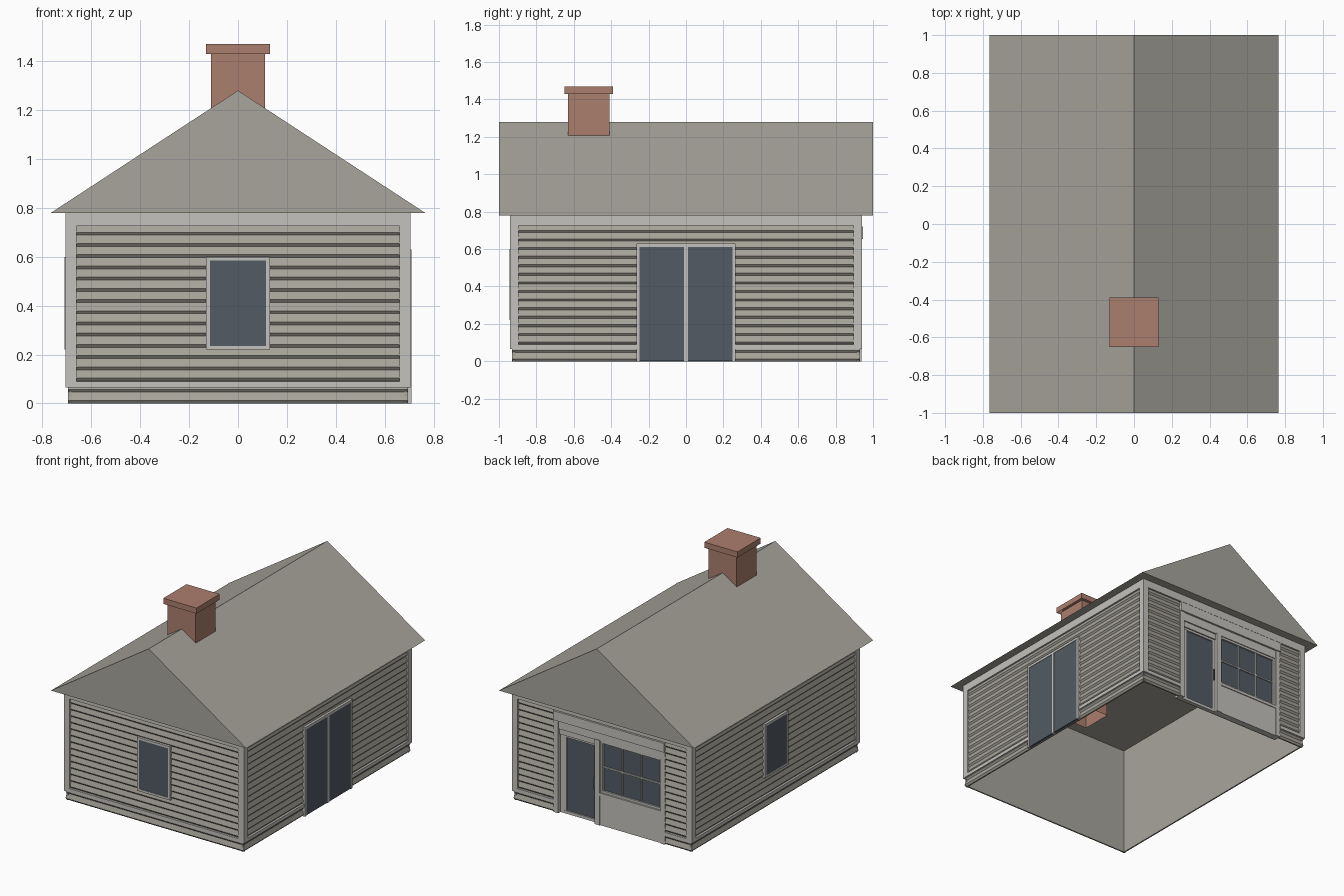
import bpy, bmesh
from math import radians
from mathutils import Matrix

cube = bpy.data.objects.get("Cube")
if cube:
    bpy.data.objects.remove(cube, do_unlink=True)


def material(name, rgb):
    m = bpy.data.materials.new(name)
    m.use_nodes = True
    m.diffuse_color = (*rgb, 1)
    m.node_tree.nodes["Principled BSDF"].inputs["Base Color"].default_value = (*rgb, 1)
    return m


SIDING = material("warm_grey", (0.39, 0.375, 0.33))
TRIM = material("light_grey", (0.55, 0.54, 0.51))
GLASS = material("slate_glass", (0.085, 0.105, 0.125))
BRICK = material("brick_red", (0.41, 0.21, 0.155))


def finish(name, bm, mat, angle=0):
    bmesh.ops.recalc_face_normals(bm, faces=bm.faces)
    bm.transform(Matrix.Rotation(radians(angle), 4, "Z"))
    mesh = bpy.data.meshes.new(name)
    bm.to_mesh(mesh)
    bm.free()
    mesh.materials.append(mat)
    obj = bpy.data.objects.new(name, mesh)
    bpy.context.collection.objects.link(obj)
    return obj


# Boxes on a wall: u runs along the wall, d is the distance outward, z is up
def boxes(name, parts, mat, angle=0):
    bm = bmesh.new()
    for u0, u1, d0, d1, z0, z1 in parts:
        scale = Matrix.Diagonal((u1 - u0, d1 - d0, z1 - z0, 1))
        place = Matrix.Translation(((u0 + u1) / 2, -(d0 + d1) / 2, (z0 + z1) / 2))
        bmesh.ops.create_cube(bm, size=1, matrix=place @ scale)
    return finish(name, bm, mat, angle)


# A profile of (a, z) points swept along u
def sweep(name, profile, spans, mat, angle=0):
    bm = bmesh.new()
    for u0, u1 in spans:
        rows = [[bm.verts.new((u, -d, z)) for u in (u0, u1)] for d, z in profile]
        for a, b in zip(rows, rows[1:]):
            bm.faces.new((a[0], a[1], b[1], b[0]))
    return finish(name, bm, mat, angle)


EAVE, BOARDS = 0.78, 17
END, SIDE = 0.925, 0.69          # wall distances from the centre
SHOP_L, SHOP_R = -0.38, 0.49     # shop front limits on the back wall


def wall(name, angle, dist, half, spans):
    pitch = EAVE / BOARDS
    profile = []
    for i in range(BOARDS):
        z = i * pitch
        profile += [(dist, z), (dist + 0.01, z + 0.012)]
    profile.append((dist, EAVE))
    sweep(name + "_clapboards", profile, spans, SIDING, angle)
    boxes(name + "_inner_wall",
          [(a, b, dist - 0.01, dist - 0.001, 0, EAVE) for a, b in spans], SIDING, angle)
    out, edge = dist + 0.015, half + 0.01
    trim = [(-edge, edge, dist, out, 0.725, EAVE)]
    for s in (-1, 1):
        a, b = sorted((s * edge, s * (half - 0.035)))
        trim.append((a, b, dist, out, 0.065, 0.73))
    trim += [(a, b, dist, out, 0.065, 0.09) for a, b in spans]
    boxes(name + "_trim", trim, TRIM, angle)


wall("front", 0, END, SIDE + 0.005, [(-0.695, 0.695)])
wall("left", 90, SIDE, END + 0.005, [(-0.93, 0.93)])
wall("back", 180, END, SIDE + 0.005, [(-0.695, SHOP_L), (SHOP_R, 0.695)])
wall("right", 270, SIDE, END + 0.005, [(-0.93, 0.93)])


# Border of a rectangular opening
def border(u0, u1, z0, z1, w, d0, d1):
    return [(u0, u0 + w, d0, d1, z0, z1), (u1 - w, u1, d0, d1, z0, z1),
            (u0 + w, u1 - w, d0, d1, z1 - w, z1), (u0 + w, u1 - w, d0, d1, z0, z0 + w)]


# Plain windows
for name, angle, d in (("front", 0, END), ("right", 270, SIDE)):
    boxes(name + "_window_frame",
          border(-0.13, 0.13, 0.22, 0.6, 0.016, d, d + 0.02), TRIM, angle)
    boxes(name + "_window_glass", [(-0.115, 0.115, d, d + 0.017, 0.235, 0.585)], GLASS, angle)

# Sliding glass doors on the left wall
d = SIDE
boxes("sliding_door_frame",
      [(-0.265, -0.248, d, d + 0.02, 0, 0.63), (0.248, 0.265, d, d + 0.02, 0, 0.63),
       (-0.01, 0.01, d, d + 0.02, 0, 0.63), (-0.25, 0.25, d, d + 0.02, 0.612, 0.63)], TRIM, 90)
boxes("sliding_door_glass", [(-0.248, -0.01, d, d + 0.017, 0.002, 0.612),
                             (0.01, 0.248, d, d + 0.017, 0.002, 0.612)], GLASS, 90)

# Recessed shop front on the back wall
d = END + 0.012
boxes("shop_backing", [(SHOP_L, SHOP_R, d - 0.055, d - 0.045, 0, EAVE)], SIDING, 180)
boxes("shop_posts", [(SHOP_L, -0.345, d - 0.05, d, 0, 0.66), (0.455, SHOP_R, d - 0.05, d, 0, 0.66),
                     (-0.06, -0.02, d - 0.05, d, 0, 0.6)], TRIM, 180)
boxes("shop_header", [(-0.345, 0.455, d - 0.05, d - 0.006, 0.595, 0.73),
                      (-0.345, -0.06, d - 0.05, d - 0.015, 0.555, 0.595)], TRIM, 180)
boxes("shop_lintel", [(SHOP_L, SHOP_R, d - 0.02, d + 0.008, 0.655, 0.72)], TRIM, 180)
boxes("shop_bulkhead", [(-0.02, 0.455, d - 0.05, d - 0.006, 0, 0.21),
                        (-0.02, 0.455, d - 0.05, d, 0.21, 0.23)], TRIM, 180)
boxes("shop_glass", [(-0.02, 0.455, d - 0.05, d - 0.024, 0.23, 0.595)], GLASS, 180)
bars = border(-0.02, 0.455, 0.23, 0.595, 0.015, d - 0.03, d - 0.012)
for i in (1, 2):
    u = -0.005 + i * 0.445 / 3
    bars.append((u - 0.005, u + 0.005, d - 0.03, d - 0.016, 0.23, 0.595))
bars.append((-0.02, 0.455, d - 0.03, d - 0.016, 0.407, 0.417))
boxes("shop_window_bars", bars, TRIM, 180)
boxes("shop_door_glass", [(-0.32, -0.06, d - 0.05, d - 0.034, 0.02, 0.555)], GLASS, 180)
boxes("shop_door_frame", border(-0.345, -0.06, 0, 0.56, 0.02, d - 0.045, d - 0.024)
      + [(-0.345, -0.3, d - 0.05, d - 0.026, 0, 0.56)], TRIM, 180)
boxes("shop_door_handle", [(-0.076, -0.068, d - 0.03, d - 0.012, 0.24, 0.32)], GLASS, 180)

# Gable roof as a solid prism
bm = bmesh.new()
ends = [[bm.verts.new((x, y, z)) for x, z in ((-0.765, EAVE), (0.765, EAVE), (0, 1.28))]
        for y in (-1, 1)]
for tri in ends:
    bm.faces.new(tri)
for i in range(3):
    j = (i + 1) % 3
    bm.faces.new((ends[0][i], ends[0][j], ends[1][j], ends[1][i]))
finish("roof", bm, SIDING)


# Chimney shaft and cap, both open underneath
def open_box(name, half, z0, z1):
    obj = boxes(name, [(-half, half, 0.52 - half, 0.52 + half, z0, z1)], BRICK)
    bm = bmesh.new()
    bm.from_mesh(obj.data)
    bmesh.ops.delete(bm, geom=[f for f in bm.faces if f.normal.z < -0.9], context="FACES")
    bm.to_mesh(obj.data)
    bm.free()


open_box("chimney_shaft", 0.11, 0.62, 1.432)
open_box("chimney_cap", 0.13, 1.43, 1.47)
